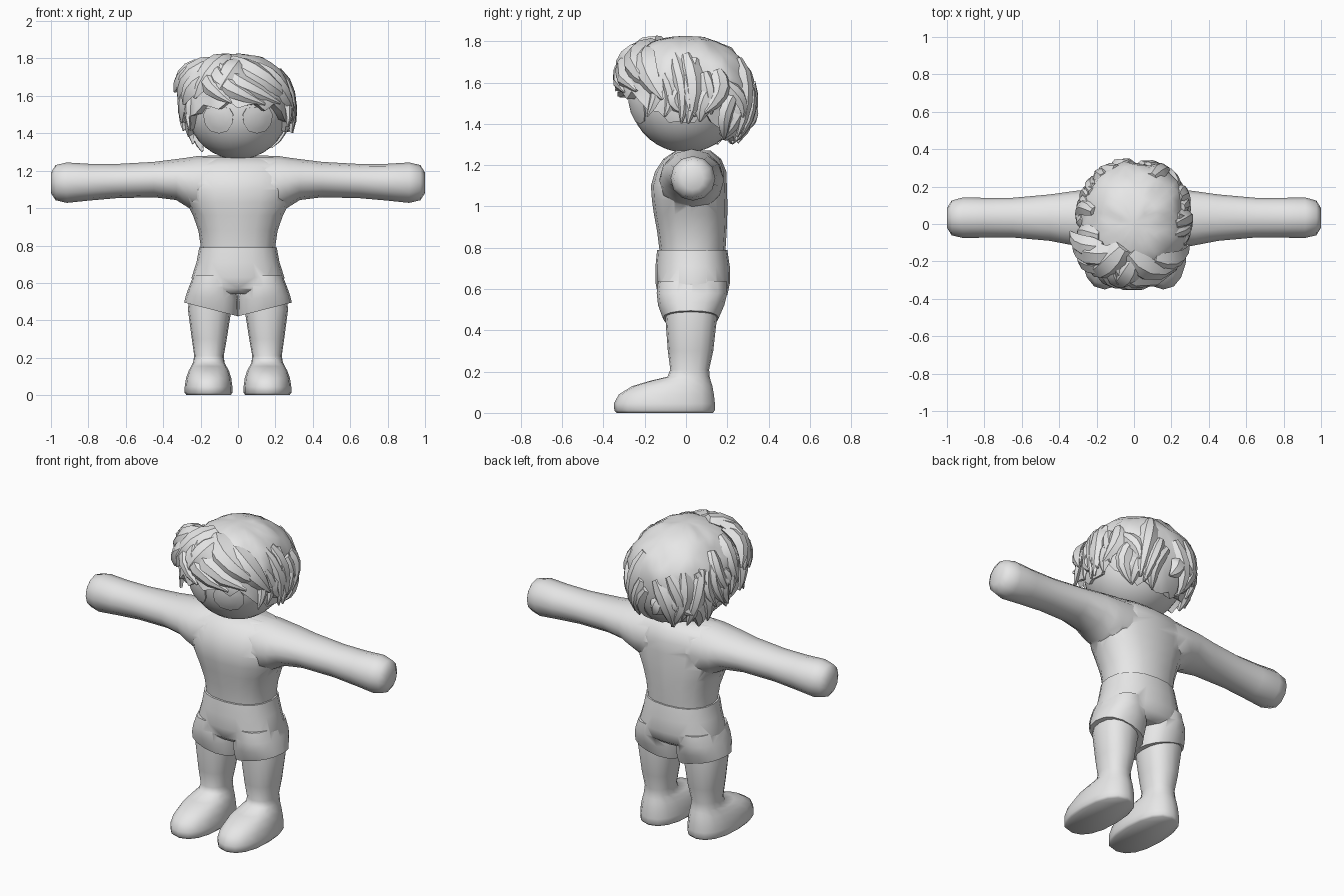
import bpy, bmesh, math, random
from mathutils import Vector, noise

if "Cube" in bpy.data.objects:
    bpy.data.objects.remove(bpy.data.objects["Cube"])

random.seed(4)
grey = bpy.data.materials.new("light grey")
grey.diffuse_color = (0.8, 0.8, 0.8, 1)
grey.use_nodes = True
grey.node_tree.nodes["Principled BSDF"].inputs["Base Color"].default_value = grey.diffuse_color


def finish(name, bm, angle):
    bmesh.ops.recalc_face_normals(bm, faces=bm.faces)
    me = bpy.data.meshes.new(name)
    bm.to_mesh(me)
    bm.free()
    me.materials.append(grey)
    ob = bpy.data.objects.new(name, me)
    bpy.context.collection.objects.link(ob)
    smooth(ob, angle)
    return ob


def activate(ob):
    bpy.ops.object.select_all(action='DESELECT')
    ob.select_set(True)
    bpy.context.view_layer.objects.active = ob


def smooth(ob, angle):
    activate(ob)
    bpy.ops.object.shade_smooth_by_angle(angle=math.radians(angle))


def ring(pos, u0, u1, v0, v1, axis='Z', n=16, p=2.3, tilt=0.0):
    """Superellipse outline filling the box u0..u1, v0..v1 at pos along axis."""
    pts = []
    for i in range(n):
        t = 2 * math.pi * i / n
        c, s = math.cos(t), math.sin(t)
        c, s = [math.copysign(abs(k) ** (2 / p), k) for k in (c, s)]
        u = (u0 + u1) / 2 + c * (u1 - u0) / 2
        v = (v0 + v1) / 2 + s * (v1 - v0) / 2
        w = pos + tilt * c
        pts.append(Vector((u, v, w)) if axis == 'Z' else Vector((w, u, v)))
    return pts


def loft(bm, rings):
    """Skin closed rings and cap both ends."""
    vs = [[bm.verts.new(q) for q in r] for r in rings]
    n = len(vs[0])
    for a, b in zip(vs, vs[1:]):
        for i in range(n):
            j = (i + 1) % n
            bm.faces.new((a[i], a[j], b[j], b[i]))
    bm.faces.new(vs[0])
    bm.faces.new(vs[-1])


def lofted(name, rings, angle=55):
    bm = bmesh.new()
    loft(bm, rings)
    return finish(name, bm, angle)


def union(a, b, angle):
    m = a.modifiers.new("join", 'BOOLEAN')
    m.operation, m.solver, m.object = 'UNION', 'EXACT', b
    activate(a)
    bpy.ops.object.modifier_apply(modifier=m.name)
    bpy.data.objects.remove(b)
    smooth(a, angle)


# Torso, with one continuous pair of arms blended into it
torso = lofted("torso", [ring(z, -x, x, y0, y1) for z, x, y0, y1 in (
    (0.70, .195, -.12, .185), (0.80, .20, -.13, .192), (0.88, .212, -.14, .197),
    (0.96, .24, -.155, .2), (1.03, .275, -.165, .2), (1.10, .29, -.17, .198),
    (1.17, .29, -.15, .195), (1.23, .27, -.11, .17), (1.27, .22, -.05, .12))])
arm = ((.16, -.13, .185, .98, 1.28), (.22, -.13, .185, .98, 1.278),
       (.27, -.125, .182, 1.005, 1.27), (.33, -.113, .175, 1.043, 1.262),
       (.45, -.09, .158, 1.058, 1.247), (.65, -.072, .14, 1.053, 1.236),
       (.80, -.073, .14, 1.04, 1.237), (.915, -.075, .142, 1.028, 1.244),
       (.975, -.06, .125, 1.042, 1.23), (1.0, -.02, .085, 1.08, 1.19))
arms = lofted("arms", [ring(-r[0], *r[1:], axis='X', n=12, p=2) for r in reversed(arm)]
              + [ring(*r, axis='X', n=12, p=2) for r in arm])
union(torso, arms, 60)

# Shorts: a waist and two flared legs with slanted hems
shorts = lofted("shorts", [ring(z, -x, x, y0, y1, n=20) for z, x, y0, y1 in (
    (0.54, .17, -.10, .16), (0.57, .24, -.135, .2), (0.63, .248, -.148, .213),
    (0.71, .222, -.148, .212), (0.79, .207, -.14, .2))])
for s in (-1, 1):
    leg = [ring(z, *sorted((s * a, s * b)), y0, y1, n=16, tilt=s * t)
           for z, a, b, y0, y1, t in (
               (0.458, -.002, .288, -.112, .158, .037),
               (0.52, -.004, .278, -.135, .185, .015),
               (0.58, .01, .262, -.142, .2, 0), (0.64, .03, .238, -.135, .195, 0))]
    union(shorts, lofted("shorts_leg", leg), 50)

# Legs running into rounded feet
for s, side in ((-1, "right"), (1, "left")):
    lofted(side + "_leg", [ring(z, *sorted((s * a, s * b)), y0, y1, n=16)
                           for z, a, b, y0, y1 in (
        (.58, .035, .25, -.1, .15), (.46, .035, .268, -.1, .15),
        (.30, .06, .247, -.088, .132), (.21, .076, .234, -.076, .112),
        (.175, .072, .24, -.09, .115), (.155, .062, .25, -.175, .12),
        (.13, .048, .264, -.26, .128), (.09, .036, .278, -.325, .135),
        (.045, .03, .285, -.35, .14), (.012, .03, .285, -.347, .14),
        (0, .04, .275, -.335, .13))])

# Head
HC = Vector((0, 0, 1.535))
HR = 0.274
bm = bmesh.new()
bmesh.ops.create_uvsphere(bm, u_segments=28, v_segments=18, radius=HR)
bmesh.ops.translate(bm, verts=bm.verts, vec=HC)
finish("head", bm, 60)

# Eye patches: thin rounded plates following the face
outline = ((.025, 1.50), (.03, 1.455), (.055, 1.415), (.10, 1.402), (.145, 1.415),
           (.172, 1.45), (.182, 1.50), (.165, 1.535), (.10, 1.54), (.045, 1.535))
for s, side in ((-1, "right"), (1, "left")):
    bm = bmesh.new()
    mid = Vector((.10, 1.475))
    rows = []
    for k, lift in ((1, -.01), (1, .007), (.65, .007), (.3, .007)):
        row = []
        for q in outline:
            x, z = mid.lerp(Vector(q), k)
            y = -math.sqrt(HR ** 2 - x * x - (z - HC.z) ** 2)
            d = (Vector((s * x, y, z)) - HC).normalized()
            row.append(HC + d * (HR + lift))
        rows.append(row)
    loft(bm, rows)
    finish(side + "_eye", bm, 40)

# Hair surface: a swollen ellipsoid addressed by azimuth (0 = front) and elevation
def hair_point(a, e, lift=0.0):
    d = Vector((math.sin(a) * math.cos(e), -math.cos(a) * math.cos(e), math.sin(e)))
    ry = .325 if d.y < 0 else .33
    k = sum(abs(c / r) ** 2.3 for c, r in zip(d, (.285, ry, .29))) ** (-1 / 2.3)
    return HC + d * (k + lift)


def hairline(a):
    """Elevation of the lower hair edge."""
    b = abs(a)
    stops = ((0, .05), (.75, .0), (1.05, -.3), (1.5, -.5), (1.9, -.3), (2.4, -.65), (3.2, -.8))
    for (p, u), (q, v) in zip(stops, stops[1:]):
        if b <= q:
            return u + (v - u) * (b - p) / (q - p)
    return -.8


# Hair cap, ruffled, with its skirt tucked in to the head
bm = bmesh.new()
N, M = 40, 12
rows = []
for j in range(M):
    row = []
    for i in range(N):
        a = -math.pi + 2 * math.pi * i / N
        low = hairline(a) + .07 * math.sin(i * 2.4)
        e = low + (1.5 - low) * max(j - 1, 0) / (M - 2)
        p = hair_point(a, e)
        n = noise.noise(p * 9) * .02 + noise.noise(p * 20) * .012
        row.append(HC + (p - HC).normalized() * .262 if j == 0 else
                   hair_point(a, e, n * math.cos(e)))
    rows.append(row)
loft(bm, rows)
bmesh.ops.triangulate(bm, faces=bm.faces)
finish("hair_cap", bm, 32)


def lock(bm, a0, e0, a1, e1, w, lift, flick=0.0, bend=0.0):
    """Tapered faceted lock lying over the hair surface."""
    path = []
    for k in range(6):
        t = k / 5
        a = a0 + (a1 - a0) * t + bend * math.sin(math.pi * t)
        path.append(hair_point(a, e0 + (e1 - e0) * t,
                               lift * math.sin(math.pi * (.1 + .8 * t)) + flick * t * t))
    rings = []
    for k, p in enumerate(path):
        tan = path[min(k + 1, 5)] - path[max(k - 1, 0)]
        nor = (p - HC).normalized()
        side = tan.cross(nor).normalized()
        r = w * (.55, .95, 1, .85, .55, .1)[k]
        rings.append([p - side * r - nor * r * .3, p - side * r * .25 + nor * r * .3,
                      p + side * r * .5 + nor * r * .2, p + side * r - nor * r * .35,
                      p - nor * (r * .6 + .012)])
    loft(bm, rings)


# Swept fringe and the raised quiff on one side
bm = bmesh.new()
for args in ((-.75, .95, .75, .08, .075, .02, .01, -.15), (-.5, .75, .45, .06, .07, .03, .0, -.2),
             (-.2, 1.0, 1.0, .15, .08, .015, .01, 0), (-.7, .7, -.1, .08, .06, .03, .01, -.1),
             (-.4, 1.1, -.75, .15, .09, .03, .02, 0), (.5, .8, 1.2, -.05, .07, .01, .02, 0),
             (0, .9, -.35, .2, .08, .03, .01, 0)):
    lock(bm, *args)
finish("fringe", bm, 32)
bm = bmesh.new()
for args in ((-.6, .9, -1.25, .12, .085, .05, .03, -.1), (-.9, .85, -1.45, .25, .07, .055, .05, 0),
             (-.5, .65, -1.0, .05, .07, .04, .03, -.1), (-1.0, .6, -1.3, -.25, .055, .03, .02, 0)):
    lock(bm, *args)
finish("quiff", bm, 32)

# Ruffled locks around the sides and back
bm = bmesh.new()
for i in range(34):
    a = 1.0 + (2 * math.pi - 2.0) * (i + random.random() * .6) / 34
    a = a if a < math.pi else a - 2 * math.pi
    low = hairline(a)
    top = low + random.uniform(.55, 1.3)
    lock(bm, a, min(top, 1.1), a + random.uniform(-.3, .3), low + random.uniform(-.1, .35),
         random.uniform(.035, .06), random.uniform(.0, .015), random.uniform(0, .03),
         random.uniform(-.15, .15))
finish("side_and_back_locks", bm, 32)
